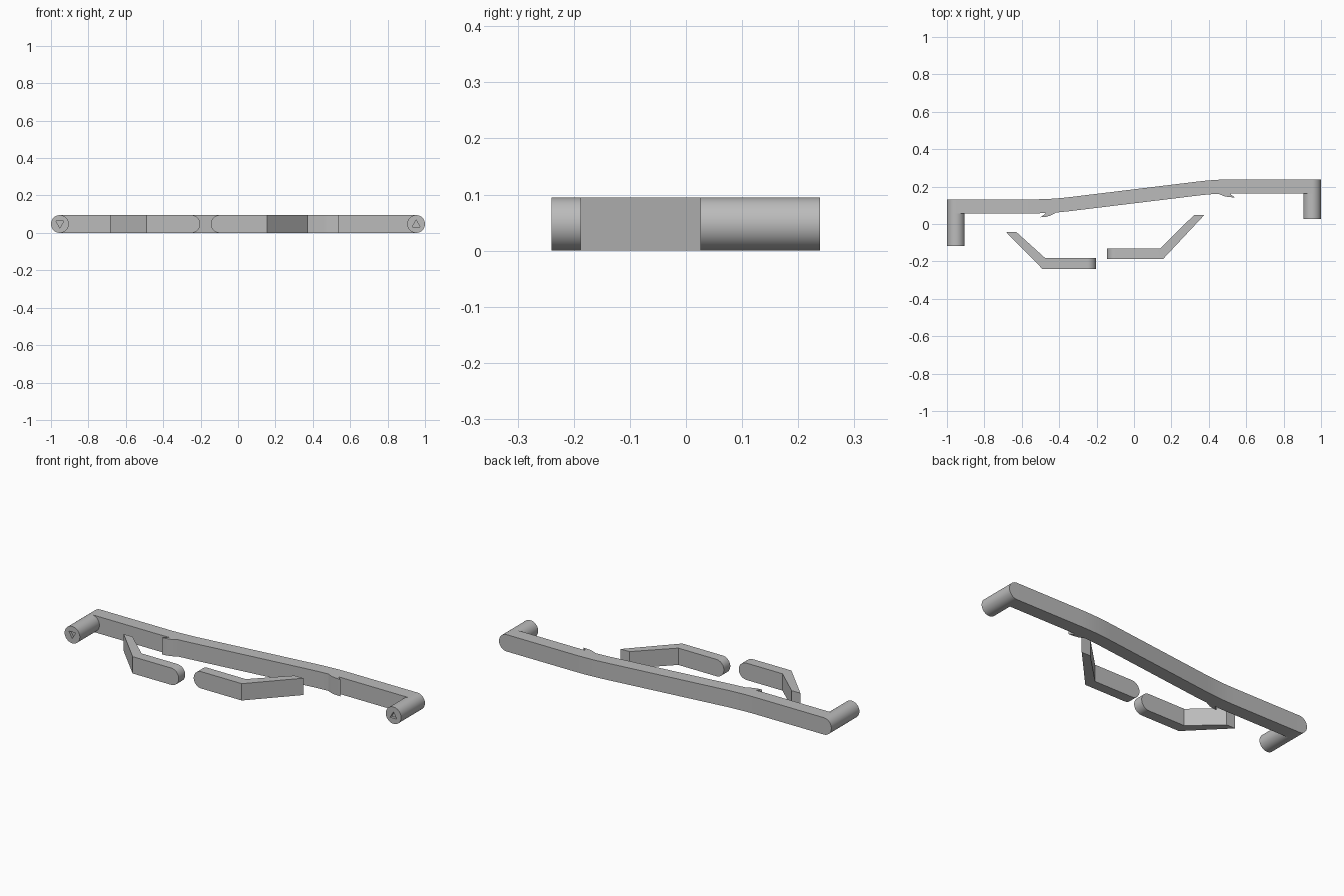
import bpy, bmesh, math
from mathutils import Matrix

if "Cube" in bpy.data.objects:
    bpy.data.objects.remove(bpy.data.objects["Cube"])

R = 0.0475          # half height of every part
MID = R             # mid-height

grey = bpy.data.materials.new("plain_grey")
grey.diffuse_color = (0.5, 0.5, 0.5, 1)
grey.use_nodes = True
grey.node_tree.nodes["Principled BSDF"].inputs["Base Color"].default_value = grey.diffuse_color


def finish(name, bm, smooth=True):
    bmesh.ops.remove_doubles(bm, verts=bm.verts, dist=1e-5)
    bmesh.ops.recalc_face_normals(bm, faces=bm.faces)
    me = bpy.data.meshes.new(name)
    bm.to_mesh(me)
    bm.free()
    ob = bpy.data.objects.new(name, me)
    bpy.context.collection.objects.link(ob)
    me.materials.append(grey)
    if smooth:
        bpy.ops.object.select_all(action='DESELECT')
        ob.select_set(True)
        bpy.context.view_layer.objects.active = ob
        bpy.ops.object.shade_smooth_by_angle(angle=math.radians(30))
    return ob


def round_end(x, yf, yb, side, steps=12):
    """Columns from the tip at x inwards, tracing a half circle; side is -1 left, 1 right."""
    cols = []
    for i in range(steps + 1):
        a = math.pi / 2 * i / steps
        cx = x - side * R * (1 - math.cos(a))
        cols.append((cx, yf, cx, yb, R * math.sin(a)))
    return cols if side < 0 else cols[::-1]


def loft(name, cols):
    """Joins columns (front x, front y, back x, back y, half height) into a strip."""
    bm = bmesh.new()
    rings = [[bm.verts.new(p) for p in ((xf, yf, MID - h), (xb, yb, MID - h),
                                        (xb, yb, MID + h), (xf, yf, MID + h))]
             for xf, yf, xb, yb, h in cols]
    for a, b in zip(rings, rings[1:]):
        for i in range(4):
            j = (i + 1) % 4
            bm.faces.new((a[i], a[j], b[j], b[i]))
    bm.faces.new(rings[0])
    bm.faces.new(rings[-1][::-1])
    bmesh.ops.dissolve_degenerate(bm, dist=1e-5, edges=bm.edges)
    return finish(name, bm)


def prism(name, pts):
    bm = bmesh.new()
    f = bm.faces.new([bm.verts.new((x, y, 0.0)) for x, y in pts])
    ext = bmesh.ops.extrude_face_region(bm, geom=[f])["geom"]
    bmesh.ops.translate(bm, vec=(0, 0, 2 * R),
                        verts=[v for v in ext if isinstance(v, bmesh.types.BMVert)])
    return finish(name, bm)


# long handle bar: flat, sloped, flat, with softened bends
LOW, HIGH, T = 0.057, 0.164, 0.075
XA, XB, W = -0.44, 0.44, 0.10


def bar_front(x):
    slope = (HIGH - LOW) / (XB - XA)

    def ramp(d):   # smooth ramp with a parabolic bend of half width W
        return 0 if d < -W else d if d > W else (d + W) ** 2 / (4 * W)
    return LOW + slope * (ramp(x - XA) - ramp(x - XB))


bends = [c - W + 2 * W * i / 8 for c in (XA, XB) for i in range(9)]
loft("handle_bar",
     round_end(-1, LOW, LOW + T, -1)
     + [(x, bar_front(x), x, bar_front(x) + T, R) for x in bends]
     + round_end(1, HIGH, HIGH + T, 1))

# small hooks on the front of the bar
prism("left_hook", [(-0.50, 0.036), (-0.475, 0.037), (-0.45, 0.044), (-0.43, 0.053),
                    (-0.41, 0.066), (-0.46, 0.07), (-0.475, 0.055)])
prism("right_hook", [(0.44, 0.168), (0.46, 0.158), (0.48, 0.149), (0.505, 0.144),
                     (0.54, 0.142), (0.52, 0.156), (0.51, 0.17)])

# loose bent arms, rounded at one end
loft("left_arm", [(-0.685, -0.042, -0.63, -0.042, R), (-0.49, -0.24, -0.475, -0.182, R)]
     + round_end(-0.202, -0.24, -0.182, 1))
loft("right_arm", round_end(-0.145, -0.188, -0.131, -1)
     + [(0.155, -0.188, 0.14, -0.131, R), (0.375, 0.047, 0.32, 0.047, R)])


# end rods with a triangular recess in the front face
def rod(name, x, y0, y1, point):
    bm = bmesh.new()
    bmesh.ops.create_cone(bm, cap_ends=True, segments=48, radius1=R, radius2=R, depth=y1 - y0,
                          matrix=Matrix.Translation((x, (y0 + y1) / 2, MID))
                          @ Matrix.Rotation(math.pi / 2, 4, 'X'))
    ob = finish(name, bm, smooth=False)
    bm = bmesh.new()
    tri = [(x + dx, MID + point * dz) for dx, dz in ((-0.021, -0.016), (0.021, -0.016), (0, 0.021))]
    a = [bm.verts.new((px, y0 - 0.01, pz)) for px, pz in tri]
    b = [bm.verts.new((px, y0 + 0.015, pz)) for px, pz in tri]
    bm.faces.new(a)
    bm.faces.new(b[::-1])
    for i in range(3):
        j = (i + 1) % 3
        bm.faces.new((a[i], b[i], b[j], a[j]))
    cutter = finish(name + "_cutter", bm, smooth=False)
    mod = ob.modifiers.new("recess", 'BOOLEAN')
    mod.operation, mod.object, mod.solver = 'DIFFERENCE', cutter, 'EXACT'
    bpy.ops.object.select_all(action='DESELECT')
    ob.select_set(True)
    bpy.context.view_layer.objects.active = ob
    bpy.ops.object.modifier_apply(modifier=mod.name)
    bpy.data.objects.remove(cutter)
    bpy.ops.object.shade_smooth_by_angle(angle=math.radians(30))


rod("left_rod", -1 + R, -0.118, LOW + 0.01, -1)
rod("right_rod", 1 - R, 0.026, HIGH + 0.01, 1)
